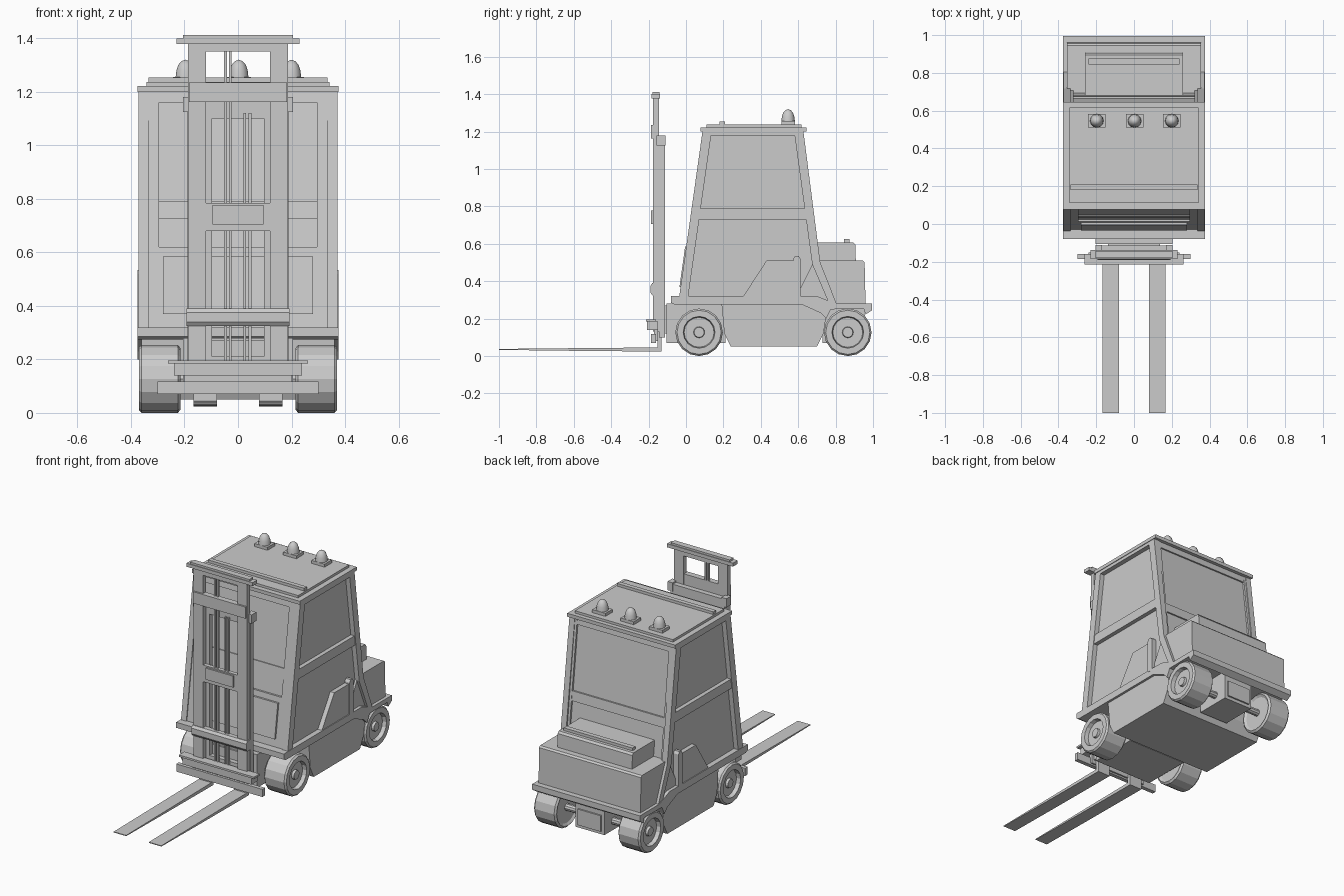
import bpy, bmesh, math


def finish(name, bm, mirror):
    bmesh.ops.recalc_face_normals(bm, faces=bm.faces)
    me = bpy.data.meshes.new(name)
    bm.to_mesh(me)
    bm.free()
    ob = bpy.data.objects.new(name, me)
    bpy.context.collection.objects.link(ob)
    if mirror:
        ob.modifiers.new("mirror", 'MIRROR').use_mirror_merge = False
    return ob


def prism(name, pts, x0, x1, mirror=False):
    """Side profile (y, z) extruded along x."""
    bm = bmesh.new()
    a = [bm.verts.new((x0, y, z)) for y, z in pts]
    b = [bm.verts.new((x1, y, z)) for y, z in pts]
    bm.faces.new(a)
    bm.faces.new(b[::-1])
    for i in range(len(pts)):
        j = (i + 1) % len(pts)
        bm.faces.new((a[i], a[j], b[j], b[i]))
    return finish(name, bm, mirror)


def box(name, x0, x1, y0, y1, z0, z1, mirror=False):
    return prism(name, [(y0, z0), (y1, z0), (y1, z1), (y0, z1)], x0, x1, mirror)


def lathe(name, prof, centre, axis, seg, mirror=False):
    """Profile (distance along axis, radius) spun about the x or z axis."""
    bm = bmesh.new()
    rings = []
    for h, r in prof:
        ring = []
        for i in range(seg if r > 0 else 1):
            t = 2 * math.pi * i / seg
            c, s = r * math.cos(t), r * math.sin(t)
            p = (h, c, s) if axis == 'x' else (c, s, h)
            ring.append(bm.verts.new([p[k] + centre[k] for k in range(3)]))
        rings.append(ring)
    for a, b in zip(rings, rings[1:]):
        for i in range(seg):
            j = (i + 1) % seg
            q = [a[i % len(a)], a[j % len(a)], b[j % len(b)], b[i % len(b)]]
            bm.faces.new(list(dict.fromkeys(q)))
    return finish(name, bm, mirror)


# wheels and axles
tyre = [(.225, 0), (.225, .10), (.215, .115), (.225, .127), (.36, .127), (.37, .118),
        (.37, .085), (.345, .08), (.345, .03), (.36, .027), (.36, 0)]
for tag, y in (("front", .07), ("rear", .865)):
    lathe(tag + "_wheels", tyre, (0, y, .127), 'x', 16, True)
    lathe(tag + "_axle", [(-.23, 0), (-.23, .022), (.23, .022), (.23, 0)], (0, y, .127), 'x', 10)

# chassis
prism("deck", [(-.08, .32), (-.08, .285), (-.06, .275), (.62, .275), (.72, .23), (.75, .20),
               (.775, .25), (.95, .252), (.96, .222), (.995, .245), (.995, .28),
               (.80, .28), (.70, .32)], -.375, .375)
prism("underbody", [(.19, .28), (.205, .12), (.24, .05), (.70, .05), (.735, .12), (.75, .22),
                    (.62, .28)], -.36, .36)
box("front_axle_housing", -.205, .205, -.105, .21, .07, .28)
box("rear_axle_housing", -.10, .10, .73, .955, .07, .26)
box("rear_axle_plate", -.08, .08, .955, .965, .09, .19)

# rear engine body
prism("counterweight", [(.68, .28), (.96, .28), (.955, .50), (.945, .51), (.68, .51)], -.355, .355)
prism("engine_cover", [(.68, .51), (.908, .51), (.905, .595), (.895, .608), (.68, .608)], -.26, .26)
box("cover_rail", -.24, .24, .845, .875, .605, .625)

# cabin shell with inset glass
prism("cabin_shell", [(-.018, .32), (.107, 1.21), (.612, 1.21), (.695, .50), (.70, .30)], -.342, .342)


def front_y(z):
    return -.018 + (z - .32) * .1404


def rear_y(z):
    return .612 + (1.21 - z) * .117


def front_panel(name, x0, x1, z0, z1, d, mirror=False):
    a, b = front_y(z0), front_y(z1)
    prism(name, [(a - d, z0), (b - d, z1), (b + .02, z1), (a + .02, z0)], x0, x1, mirror)


def rear_panel(name, x0, x1, z0, z1, d, mirror=False):
    a, b = rear_y(z0), rear_y(z1)
    prism(name, [(a + d, z0), (b + d, z1), (b - .02, z1), (a - .02, z0)], x0, x1, mirror)


# front frame, rails and dash plate
front_panel("front_frame_post", .295, .356, .32, 1.20, .012, True)
front_panel("front_header", -.295, .295, 1.16, 1.20, .012)
front_panel("front_lower_panel", -.295, .295, .32, .62, .012)
front_panel("front_mid_rail", -.295, .295, .725, .79, .006)
front_panel("dash_plate", -.28, .28, .37, .585, .024)

# rear frame and rails
rear_panel("rear_frame_post", .32, .356, .50, 1.20, .012, True)
rear_panel("rear_header", -.32, .32, 1.16, 1.20, .010)
rear_panel("rear_mid_rail", -.32, .32, .70, .76, .010)

# side frames
X0, X1 = .335, .372
prism("side_front_pillar", [(-.036, .32), (.012, .32), (.137, 1.20), (.088, 1.20)], X0, X1, True)
prism("side_rear_pillar", [(.578, 1.20), (.628, 1.20), (.718, .50), (.805, .28), (.765, .28),
                           (.675, .49)], X0, X1, True)
prism("side_top_rail", [(.12, 1.18), (.59, 1.18), (.59, 1.21), (.12, 1.21)], X0, X1, True)
prism("side_mid_rail", [(.065, .73), (.645, .73), (.637, .79), (.075, .79)], X0, X1 - .004, True)
prism("side_plate", [(.30, .31), (.43, .51), (.60, .51), (.60, .31)], X0, X1 - .002, True)
prism("side_skirt", [(.59, .32), (.675, .49), (.77, .27), (.62, .28)], X0, .355, True)
prism("side_post", [(.574, .31), (.612, .31), (.612, .52), (.602, .535), (.584, .535), (.574, .52)],
      X0, .376, True)

# roof and beacons
box("roof", -.376, .376, .078, .645, 1.20, 1.222)
box("roof_plate", -.342, .342, .11, .618, 1.22, 1.237)
box("roof_bar", -.335, .335, .18, .208, 1.23, 1.254)
for i, x in enumerate((-.197, .003, .2)):
    box(f"beacon_base_{i}", x - .046, x + .046, .51, .582, 1.235, 1.256)
    b = lathe(f"beacon_{i}", [(0, 0), (0, .036), (.025, .033), (.045, .026), (.058, .015), (.064, 0)],
              (x, .546, 1.256), 'z', 12)
    for p in b.data.polygons:
        p.use_smooth = abs(p.normal.z) < .99

# outer mast (fixed, behind)
box("outer_mast_rail", .097, .188, -.145, -.113, .10, 1.17, True)
box("outer_mast_top", -.10, .10, -.145, -.113, 1.10, 1.17)
box("outer_mast_foot", -.10, .10, -.145, -.113, .13, .21)
box("outer_mast_tab", .17, .205, -.157, -.11, 1.125, 1.18, True)
box("mast_mount", -.137, .137, -.115, -.07, .12, .27)

# inner mast (sliding, in front)
box("inner_mast_rail", .12, .186, -.176, -.145, .13, 1.385, True)
box("inner_mast_top", -.12, .12, -.176, -.145, 1.35, 1.385)
box("mast_cap", -.23, .23, -.184, -.138, 1.378, 1.40)
box("mast_cap_lip", -.205, .205, -.180, -.142, 1.395, 1.412)
box("upper_crossbar", -.183, .183, -.187, -.15, 1.162, 1.235)
box("middle_plate", -.12, .12, -.176, -.15, .68, .785)
box("middle_crossbar", -.096, .096, -.187, -.17, .705, .777)
prism("lower_crossbar", [(-.15, .325), (-.18, .325), (-.191, .34), (-.191, .375), (-.18, .39),
                         (-.15, .39)], -.192, .192)

# lift chains
for i, (x, top) in enumerate(((-.047, 1.36), (-.029, 1.36), (.025, 1.12), (.045, 1.12))):
    box(f"lift_chain_{i}", x - .005, x + .005, -.165, -.15, .13, top)

# carriage and forks
box("carriage_bar", -.24, .24, -.208, -.15, .14, .186)
box("carriage_bar_lip", -.262, .262, -.215, -.16, .184, .196)
box("carriage_lower_bar", -.30, .30, -.186, -.16, .07, .118)
box("carriage_plate", -.20, .20, -.172, -.15, .08, .16)
prism("forks", [(-1, .033), (-.6, .028), (-.16, .024), (-.13, .024), (-.13, .16), (-.152, .16),
                (-.152, .046), (-.6, .042), (-1, .038)], .079, .166, True)
